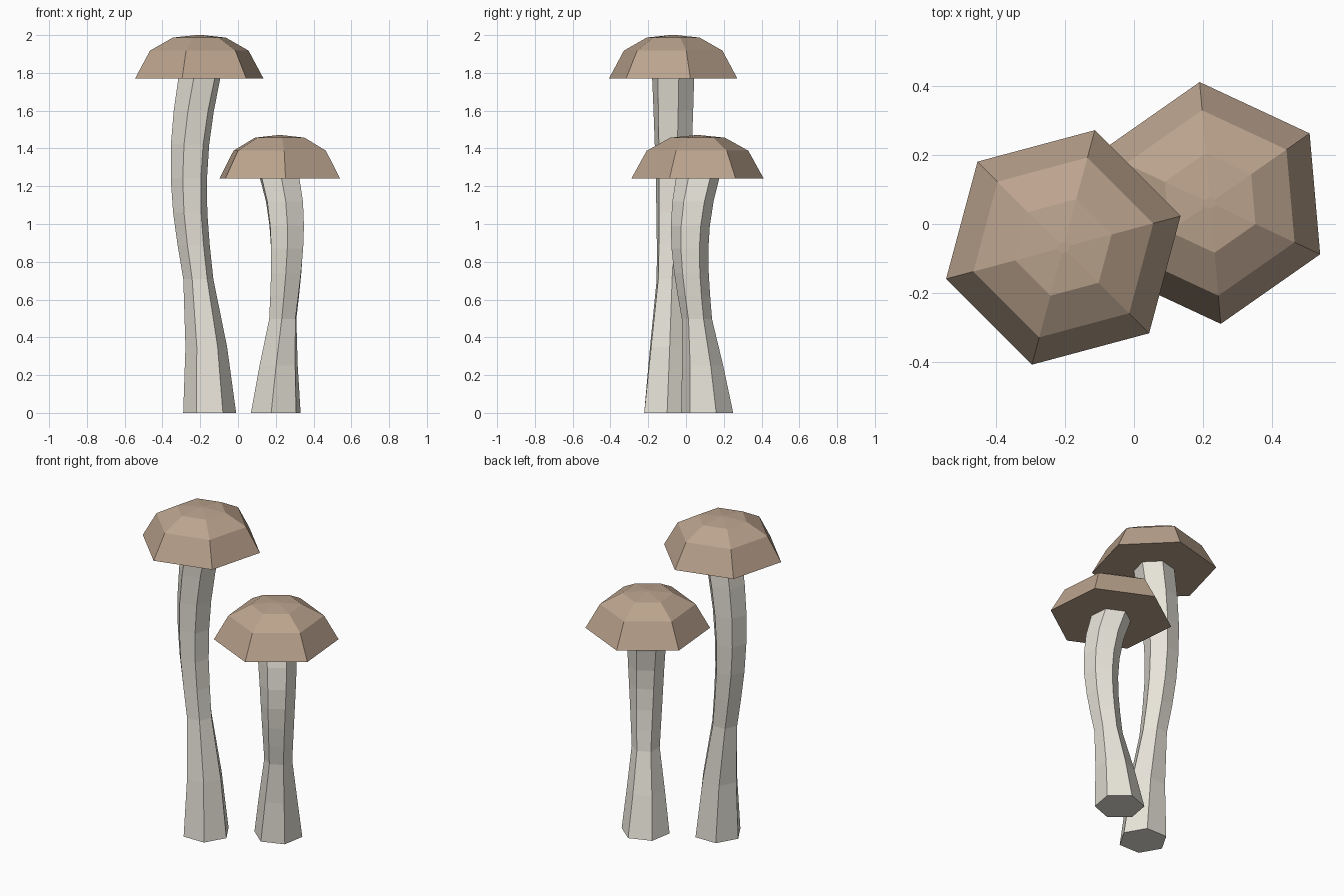
import bpy, bmesh
from math import cos, sin, radians

if "Cube" in bpy.data.objects:
    bpy.data.objects.remove(bpy.data.objects["Cube"])


def material(name, rgb):
    mat = bpy.data.materials.new(name)
    mat.diffuse_color = (*rgb, 1)
    mat.use_nodes = True
    mat.node_tree.nodes["Principled BSDF"].inputs["Base Color"].default_value = mat.diffuse_color
    return mat


CAP_MAT = material("cap_brown", (0.50, 0.37, 0.27))
STEM_MAT = material("stem_cream", (0.80, 0.77, 0.69))


def loft(name, rings, mat):
    """Join hexagonal rings (x, y, z, radius, angle) into a closed solid."""
    bm = bmesh.new()
    loops = []
    for x, y, z, r, a in rings:
        angles = [radians(a + 60 * k) for k in range(6)]
        loops.append([bm.verts.new((x + r * cos(t), y + r * sin(t), z)) for t in angles])
    for low, high in zip(loops, loops[1:]):
        for k in range(6):
            n = (k + 1) % 6
            bm.faces.new((low[k], low[n], high[n], high[k]))
    bm.faces.new(loops[0][::-1])
    bm.faces.new(loops[-1])
    mesh = bpy.data.meshes.new(name)
    bm.to_mesh(mesh)
    bm.free()
    mesh.materials.append(mat)
    obj = bpy.data.objects.new(name, mesh)
    bpy.context.collection.objects.link(obj)


def mushroom(prefix, path, angle):
    # Curved stem: narrowest 40% of the way up, twisting 15 degrees to the cap
    height = path[-1][2]
    rings = []
    for x, y, z in path:
        t = z / height
        r = 0.14 - 0.06 * t / 0.4 if t < 0.4 else 0.08 + 0.035 * (t - 0.4) / 0.6
        rings.append((x, y, z, r, angle + 15 * t))
    loft(prefix + "_stem", rings, STEM_MAT)

    # Domed six-sided cap with a flat underside
    x, y, z = path[-1]
    profile = [(0.352, 0), (0.27, 0.148), (0.145, 0.217), (0.018, 0.23)]
    loft(prefix + "_cap", [(x, y, z + h, r, angle + 15) for r, h in profile], CAP_MAT)


# Tall mushroom
mushroom("tall_mushroom", [
    (-0.150, -0.100, 0.00), (-0.168, -0.092, 0.35), (-0.210, -0.082, 0.708),
    (-0.235, -0.075, 0.89), (-0.253, -0.071, 1.06), (-0.260, -0.068, 1.24),
    (-0.254, -0.067, 1.42), (-0.234, -0.067, 1.60), (-0.205, -0.068, 1.77)], 0)

# Short mushroom
mushroom("short_mushroom", [
    (0.200, 0.112, 0.00), (0.215, 0.088, 0.25), (0.237, 0.058, 0.496),
    (0.247, 0.042, 0.62), (0.255, 0.029, 0.74), (0.260, 0.021, 0.87),
    (0.258, 0.023, 0.99), (0.246, 0.037, 1.12), (0.221, 0.061, 1.24)], 20)
